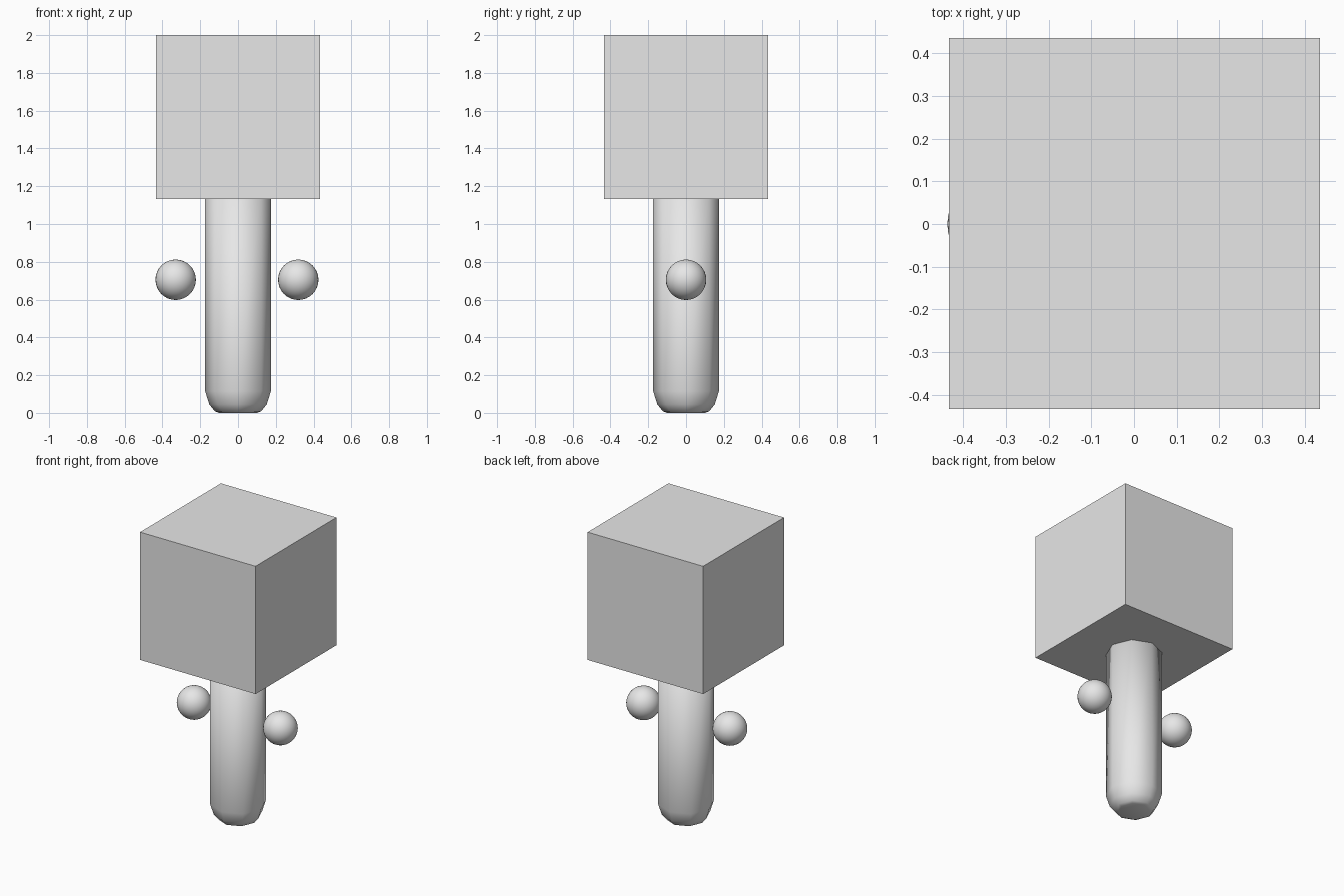
import bpy
import bmesh
from math import cos, sin, pi

default = bpy.data.objects.get("Cube")
if default:
    bpy.data.objects.remove(default, do_unlink=True)

# Single plain colour
grey = bpy.data.materials.new("light_grey")
grey.use_nodes = True
colour = (0.8, 0.8, 0.8, 1)
grey.diffuse_color = colour
grey.node_tree.nodes["Principled BSDF"].inputs["Base Color"].default_value = colour


def finish(name, smooth):
    obj = bpy.context.object
    obj.name = name
    obj.data.name = name
    obj.data.materials.append(grey)
    if smooth:
        bpy.ops.object.shade_smooth()
    return obj


# Cube head
size = 0.868
bpy.ops.mesh.primitive_cube_add(size=size, location=(0.001, 0.001, 2 - size / 2))
finish("head", False)

# Ball hands, one each side
for name, x in (("right_hand", -0.33), ("left_hand", 0.319)):
    bpy.ops.mesh.primitive_uv_sphere_add(
        segments=32, ring_count=16, radius=0.107, location=(x, 0, 0.705))
    finish(name, True)

# Eight-sided body with a rounded foot, its top set into the head
SIDES = 8
profile = [(0.1, 0), (0.122, 0.008), (0.152, 0.045), (0.174, 0.115), (0.174, 1.2)]
bm = bmesh.new()
rings = [[bm.verts.new((r * cos(2 * pi * i / SIDES), r * sin(2 * pi * i / SIDES), z))
          for i in range(SIDES)] for r, z in profile]
for low, high in zip(rings, rings[1:]):
    for i in range(SIDES):
        j = (i + 1) % SIDES
        bm.faces.new((low[i], low[j], high[j], high[i]))
bm.faces.new(rings[0][::-1])
bm.faces.new(rings[-1])
mesh = bpy.data.meshes.new("body")
bm.to_mesh(mesh)
bm.free()
body = bpy.data.objects.new("body", mesh)
bpy.context.collection.objects.link(body)
bpy.ops.object.select_all(action="DESELECT")
body.select_set(True)
bpy.context.view_layer.objects.active = body
finish("body", True)
